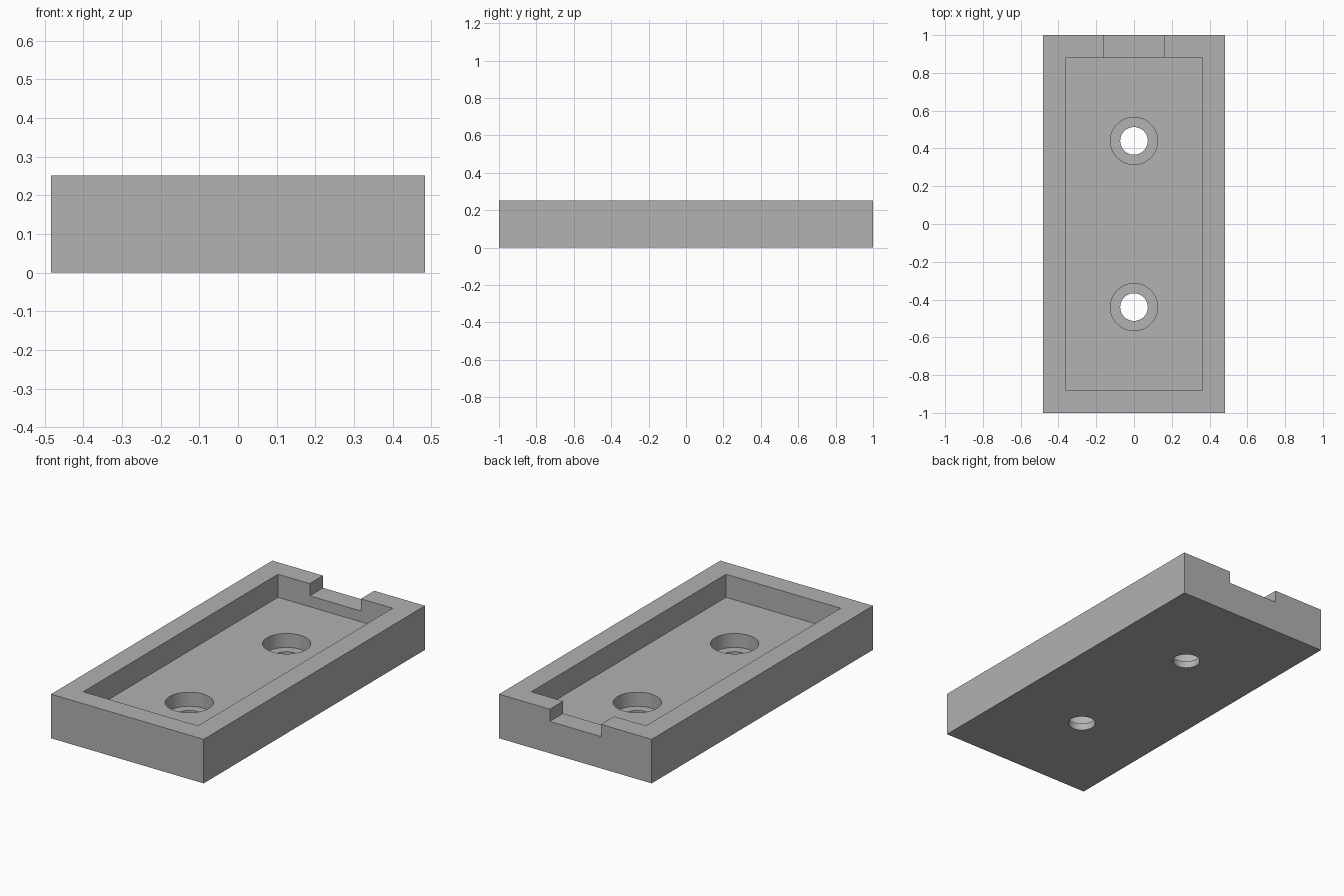
import bpy
import math

if "Cube" in bpy.data.objects:
    bpy.data.objects.remove(bpy.data.objects["Cube"], do_unlink=True)

LENGTH, WIDTH, HEIGHT = 2.0, 0.966, 0.252
WALL = 0.12
FLOOR = 0.12        # pocket floor level
SEAT = 0.04         # counterbore floor level
ABOVE = HEIGHT + 0.1

# Single grey material
grey = bpy.data.materials.new("plain_grey")
grey.use_nodes = True
colour = (0.445, 0.445, 0.445, 1)
grey.diffuse_color = colour
grey.node_tree.nodes["Principled BSDF"].inputs["Base Color"].default_value = colour


def box(name, x, y, z):
    """Box spanning the given (low, high) ranges."""
    spans = (x, y, z)
    bpy.ops.mesh.primitive_cube_add(size=1, location=[(a + b) / 2 for a, b in spans])
    obj = bpy.context.object
    obj.name = name
    obj.scale = [b - a for a, b in spans]
    bpy.ops.object.transform_apply(location=True, rotation=False, scale=True)
    obj.data.materials.append(grey)
    return obj


def drill(name, radius, y, low, high):
    bpy.ops.mesh.primitive_cylinder_add(vertices=64, radius=radius, depth=high - low,
                                        location=(0, y, (low + high) / 2))
    obj = bpy.context.object
    obj.name = name
    obj.data.materials.append(grey)
    return obj


# Solid block
tray = box("mounting_tray", (-WIDTH / 2, WIDTH / 2), (-LENGTH / 2, LENGTH / 2), (0, HEIGHT))

# Pocket, and notch through the back wall
px, py = WIDTH / 2 - WALL, LENGTH / 2 - WALL
cutters = [
    box("pocket_cutter", (-px, px), (-py, py), (FLOOR, ABOVE)),
    box("notch_cutter", (-0.162, 0.162), (py - 0.1, LENGTH / 2 + 0.1), (0.182, ABOVE)),
]

# Two counterbored screw holes
for y in (-0.44, 0.44):
    cutters.append(drill("counterbore_cutter", 0.125, y, SEAT, FLOOR + 0.05))
    cutters.append(drill("screw_hole_cutter", 0.073, y, -0.1, SEAT + 0.03))

# Cut everything, then drop the cutters
bpy.ops.object.select_all(action="DESELECT")
bpy.context.view_layer.objects.active = tray
tray.select_set(True)
for cutter in cutters:
    cutter.hide_render = True
    mod = tray.modifiers.new("cut", "BOOLEAN")
    mod.operation = "DIFFERENCE"
    mod.solver = "EXACT"
    mod.object = cutter
    bpy.ops.object.modifier_apply(modifier=mod.name)
    bpy.data.objects.remove(cutter, do_unlink=True)

bpy.ops.object.shade_smooth_by_angle(angle=math.radians(30))
